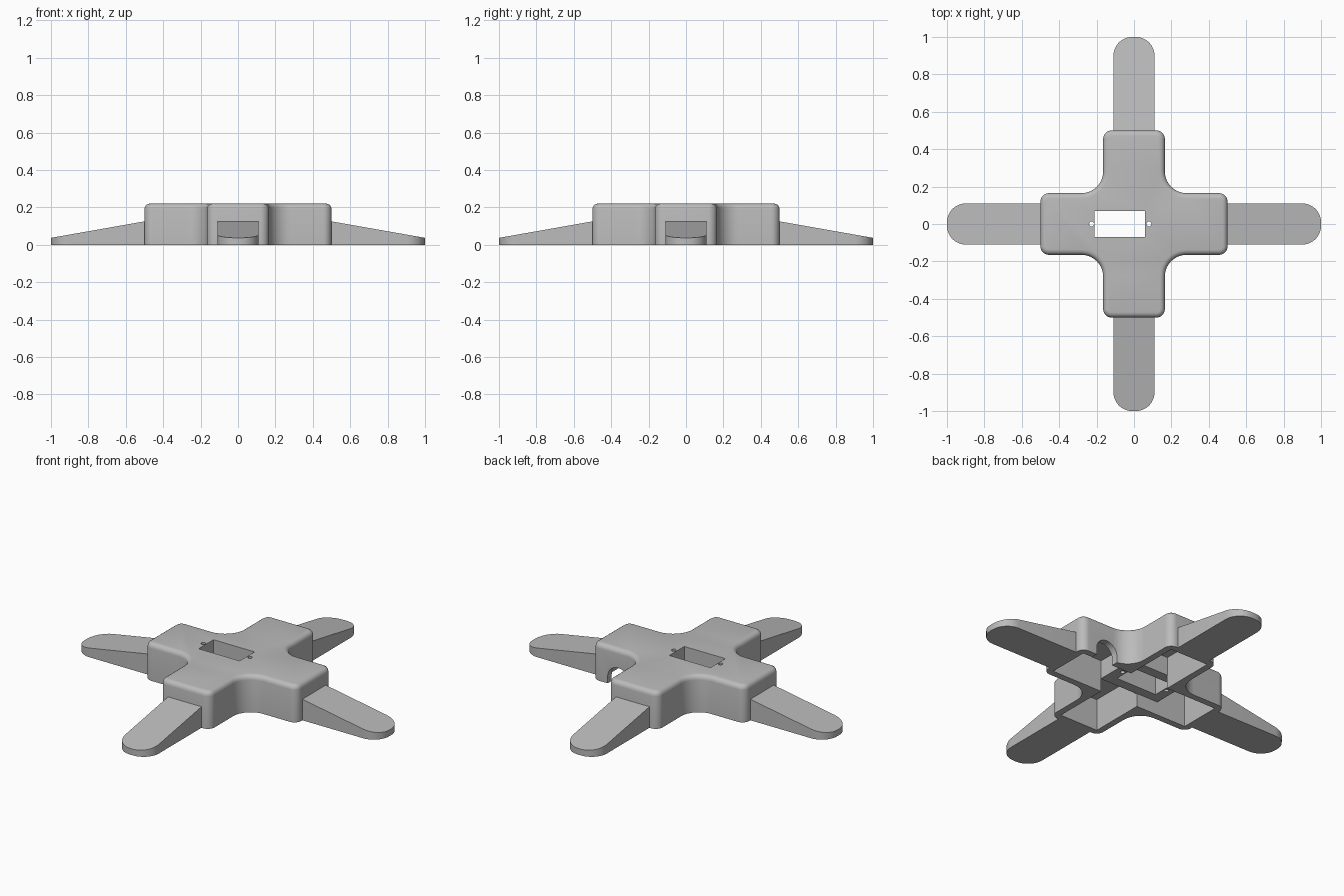
import bpy, bmesh, math
from mathutils import Vector, Matrix

cube = bpy.data.objects.get("Cube")
if cube:
    bpy.data.objects.remove(cube, do_unlink=True)

GREY = (0.5, 0.5, 0.5, 1)
grey = bpy.data.materials.new("grey plastic")
grey.use_nodes = True
grey.diffuse_color = GREY
grey.node_tree.nodes["Principled BSDF"].inputs["Base Color"].default_value = GREY


def round_corners(corners, steps=8):
    """Turn (x, y, radius) corners into an outline with right-angle arcs."""
    outline = []
    for i, (x, y, r) in enumerate(corners):
        p = Vector((x, y))
        if r == 0:
            outline.append(p)
            continue
        before = (Vector(corners[i - 1][:2]) - p).normalized()
        after = (Vector(corners[(i + 1) % len(corners)][:2]) - p).normalized()
        centre = p + (before + after) * r
        for k in range(steps + 1):
            a = k / steps * math.pi / 2
            outline.append(centre - after * r * math.cos(a) - before * r * math.sin(a))
    return outline


def cross(reach, half, tip=0, fillet=0):
    corners = []
    for k in range(4):
        turn = Matrix.Rotation(k * math.pi / 2, 2)
        for x, y, r in ((reach, -half, tip), (reach, half, tip), (half, half, fillet)):
            p = turn @ Vector((x, y))
            corners.append((p.x, p.y, r))
    return round_corners(corners)


def rectangle(x0, x1, y0, y1):
    return [Vector(p) for p in ((x0, y0), (x1, y0), (x1, y1), (x0, y1))]


def circle(x, y, r, n=16):
    return [Vector((x + r * math.cos(a), y + r * math.sin(a)))
            for a in (2 * math.pi * k / n for k in range(n))]


def prism(name, outline, z0, z1, bevel=0, slope=None):
    bm = bmesh.new()
    base = bm.faces.new([bm.verts.new((p.x, p.y, z0)) for p in outline])
    ext = bmesh.ops.extrude_face_region(bm, geom=[base])["geom"]
    top = [g for g in ext if isinstance(g, bmesh.types.BMVert)]
    for v in top:
        v.co.z = slope(v.co.x) if slope else z1
    bmesh.ops.recalc_face_normals(bm, faces=bm.faces)
    if bevel:
        rim = [e for e in bm.edges if all(v in top for v in e.verts)]
        bmesh.ops.bevel(bm, geom=rim, offset=bevel, segments=4, profile=0.5,
                        affect='EDGES')
    mesh = bpy.data.meshes.new(name)
    bm.to_mesh(mesh)
    bm.free()
    mesh.materials.append(grey)
    ob = bpy.data.objects.new(name, mesh)
    bpy.context.collection.objects.link(ob)
    return ob


def activate(ob):
    bpy.ops.object.select_all(action='DESELECT')
    ob.select_set(True)
    bpy.context.view_layer.objects.active = ob


def cut(ob, cutter):
    activate(ob)
    mod = ob.modifiers.new("cut", 'BOOLEAN')
    mod.operation = 'DIFFERENCE'
    mod.solver = 'EXACT'
    mod.object = cutter
    bpy.ops.object.modifier_apply(modifier=mod.name)


def smooth(ob):
    activate(ob)
    bpy.ops.object.shade_smooth_by_angle(angle=math.radians(35))


# Hollow cross-shaped housing and the thick mounting block under its top
housing = prism("housing", cross(0.5, 0.165, 0.045, 0.115), 0, 0.22, bevel=0.028)
block = prism("mounting_block", rectangle(-0.27, 0.125, -0.13, 0.13), 0.08, 0.2)

cavity = prism("cavity_cutter", cross(0.462, 0.126), -0.1, 0.19)
cut(housing, cavity)
cutters = [cavity]

# Rectangular opening and two screw holes through housing and block
openings = [prism("opening_cutter", rectangle(-0.21, 0.06, -0.07, 0.07), -0.1, 0.4)]
openings += [prism("screw_cutter", circle(x, 0, 0.013), -0.1, 0.4) for x in (-0.227, 0.08)]
for cutter in openings:
    cut(housing, cutter)
    cut(block, cutter)
cutters += openings

# Arched cable notch in the back wall of the left arm
arch = [Vector((0.4, -0.1)), Vector((0.26, -0.1))]
arch += [Vector((0.33 - 0.07 * math.cos(a), 0.04 + 0.07 * math.sin(a)))
         for a in (math.pi * k / 12 for k in range(13))]
notch = prism("notch_cutter", arch, -0.25, -0.1)
notch.data.transform(Matrix.Rotation(math.pi / 2, 4, 'X'))
cut(housing, notch)
cutters.append(notch)

for cutter in cutters:
    bpy.data.objects.remove(cutter, do_unlink=True)
smooth(housing)
smooth(block)

# Four tapering feet with rounded tips
foot_outline = round_corners([(0.48, -0.11, 0), (1, -0.11, 0.1), (1, 0.11, 0.1), (0.48, 0.11, 0)])
for k, side in enumerate(("left", "back", "right", "front")):
    foot = prism(side + "_foot", foot_outline, 0, 0,
                 slope=lambda x: 0.125 - (x - 0.5) * 0.176)
    foot.data.transform(Matrix.Rotation(k * math.pi / 2, 4, 'Z'))
    smooth(foot)
